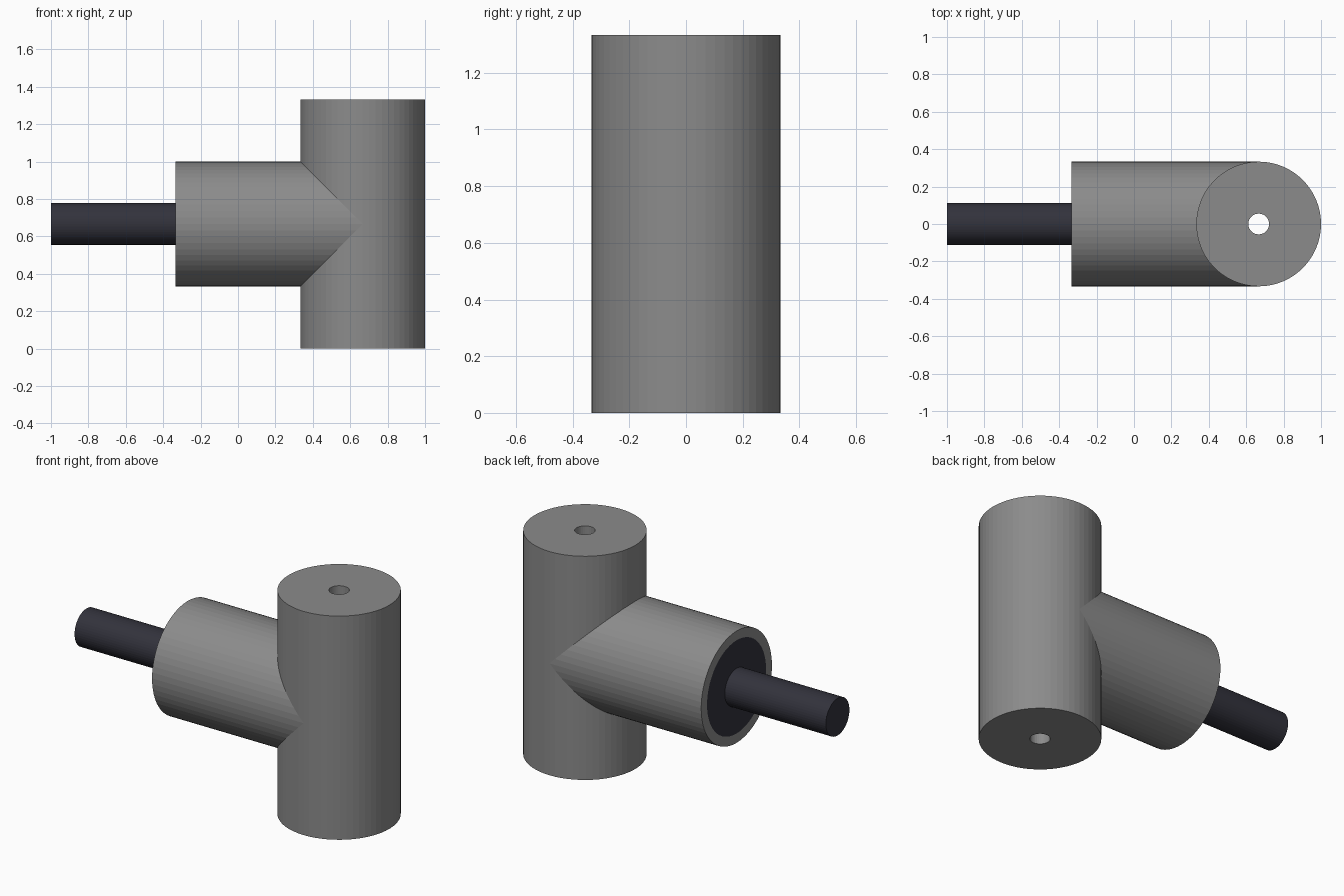
import bpy, math
from mathutils import Vector

if "Cube" in bpy.data.objects:
    bpy.data.objects.remove(bpy.data.objects["Cube"])

U = 1 / 9          # the model's base module
MID = 6 * U        # height of the side arm and x of the upright


def material(name, color):
    m = bpy.data.materials.new(name)
    m.diffuse_color = (*color, 1)
    m.use_nodes = True
    m.node_tree.nodes["Principled BSDF"].inputs["Base Color"].default_value = m.diffuse_color
    return m


grey = material("metal grey", (0.26, 0.26, 0.26))
dark = material("dark charcoal", (0.032, 0.032, 0.045))


def rod(name, start, end, radius, mat, sides=60):
    """Flat-shaded capped cylinder between two points."""
    a, b = Vector(start), Vector(end)
    bpy.ops.mesh.primitive_cylinder_add(
        vertices=sides, radius=radius, depth=(b - a).length, location=(a + b) / 2,
        rotation=(b - a).to_track_quat('Z', 'Y').to_euler())
    ob = bpy.context.object
    ob.name = name
    ob.data.materials.append(mat)
    return ob


def cut(ob, cutter):
    mod = ob.modifiers.new("cut", 'BOOLEAN')
    mod.operation = 'DIFFERENCE'
    mod.solver = 'EXACT'
    mod.object = cutter
    cutter.hide_render = True
    cutter.hide_set(True)


# upright barrel and the equal-width arm running into it
upright = rod("upright_barrel", (MID, 0, 0), (MID, 0, 12 * U), 3 * U, grey)
arm = rod("side_arm", (-3 * U, 0, MID), (MID, 0, MID), 3 * U, grey)

# vertical bolt hole through the upright, and socket in the arm end
hole = rod("hole_cutter", (MID, 0, -0.2), (MID, 0, 1.6), 0.5 * U, grey, 32)
socket = rod("socket_cutter", (-0.5, 0, MID), (0, 0, MID), 2.5 * U, grey)
cut(upright, hole)
cut(arm, hole)
cut(arm, socket)

# dark plug filling the socket flush, with the rod coming out of it
rod("socket_plug", (-3 * U, 0, MID), (0, 0, MID), 2.5 * U, dark)
rod("shaft", (-1, 0, MID), (-0.2, 0, MID), U, dark, 48)
